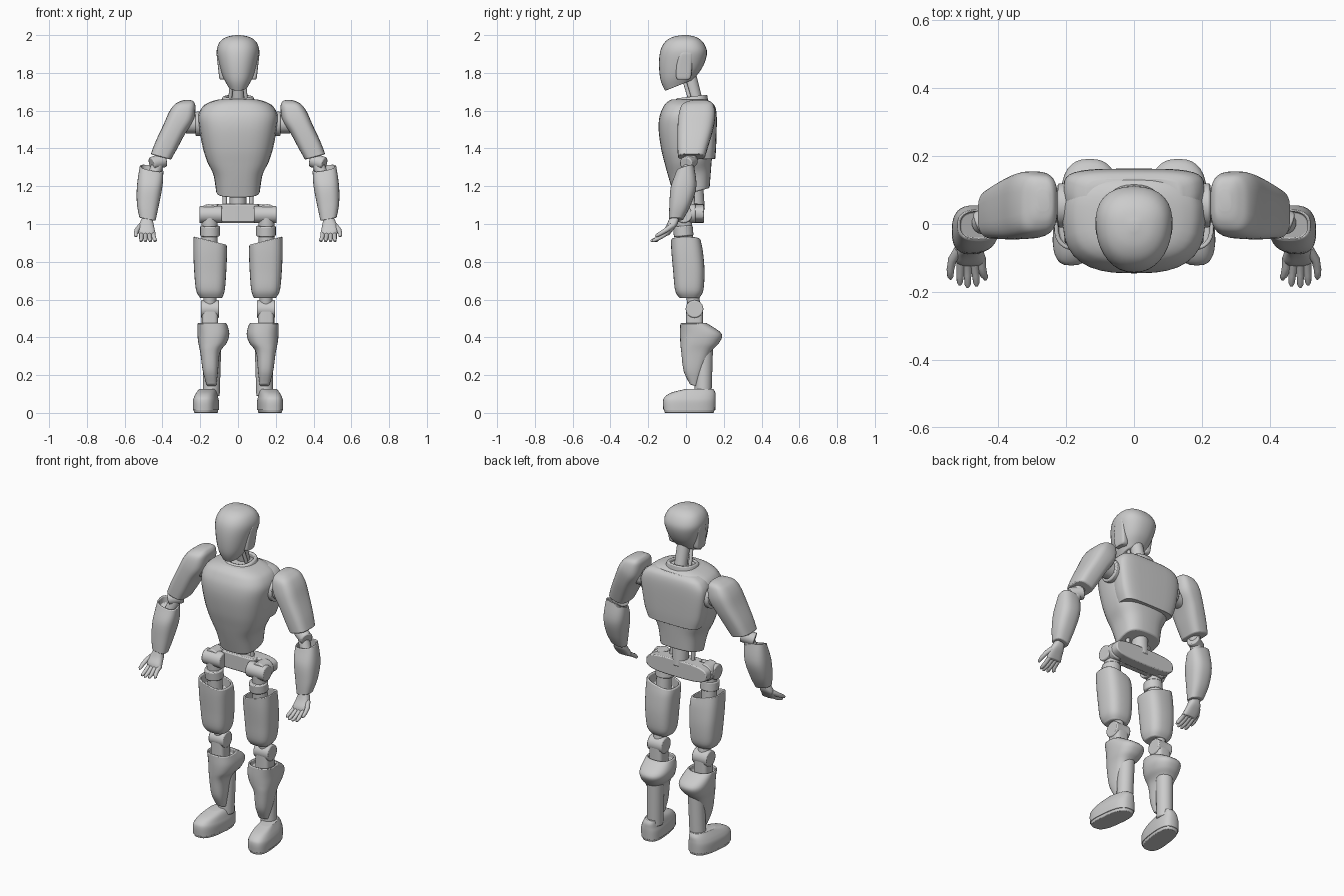
import bpy, bmesh, math
from mathutils import Vector

N = 32


def finish(name, rings, mirror, bevel=0.006):
    """Skin a list of point rings into a capped, softly bevelled object."""
    bm = bmesh.new()
    vs = [[bm.verts.new(p) for p in r] for r in rings]
    for a, b in zip(vs, vs[1:]):
        for i in range(len(a)):
            j = (i + 1) % len(a)
            bm.faces.new((a[i], a[j], b[j], b[i]))
    bm.faces.new(vs[0][::-1])
    bm.faces.new(vs[-1])
    bmesh.ops.recalc_face_normals(bm, faces=bm.faces)
    me = bpy.data.meshes.new(name)
    bm.to_mesh(me)
    bm.free()
    ob = bpy.data.objects.new(name, me)
    bpy.context.collection.objects.link(ob)
    bpy.ops.object.select_all(action='DESELECT')
    ob.select_set(True)
    bpy.context.view_layer.objects.active = ob
    bpy.ops.object.shade_smooth_by_angle(angle=math.radians(40))
    if bevel:
        m = ob.modifiers.new("Bevel", 'BEVEL')
        m.width, m.segments, m.limit_method = bevel, 2, 'ANGLE'
        m.angle_limit = math.radians(40)
    if mirror:
        ob.modifiers.new("Mirror", 'MIRROR').use_mirror_merge = False
    return ob


def loft(name, rows, e=2.6, taper=0, shear=0, rim=0, wall=0.86, mirror=False,
         swap=False, steps=5):
    """Rows bottom-up: z, x0, x1, y0, y1, [slope along x, slope along y]."""
    rows = [tuple(r) + (0,) * (7 - len(r)) for r in rows]
    path = []
    for i in range(len(rows) - 1):
        p0, p1, p2 = rows[max(i - 1, 0)], rows[i], rows[i + 1]
        p3 = rows[min(i + 2, len(rows) - 1)]
        for s in range(steps):
            t = s / steps
            path.append([0.5 * (2 * b + (c - a) * t + (2 * a - 5 * b + 4 * c - d) * t * t
                                + (3 * b - a - 3 * c + d) * t ** 3)
                         for a, b, c, d in zip(p0, p1, p2, p3)])
    path.append(rows[-1])

    def ring(r, k=1.0, drop=0.0):
        z, x0, x1, y0, y1, tx, ty = r
        out = []
        for i in range(N):
            a = 2 * math.pi * i / N
            c, s = math.cos(a), math.sin(a)
            u = math.copysign(abs(c) ** (2 / e), c) * k
            v = math.copysign(abs(s) ** (2 / e), s) * k
            dx = u * (x1 - x0) / 2 * (1 + taper * v)
            dy = v * (y1 - y0) / 2
            p = ((x0 + x1) / 2 + dx + shear * v, (y0 + y1) / 2 + dy,
                 z + tx * dx + ty * dy - drop)
            out.append((p[0], p[2], p[1]) if swap else p)
        return out

    rings = [ring(r) for r in path]
    if rim:
        rings += [ring(rows[-1], wall), ring(rows[-1], wall, rim)]
    return finish(name, rings, mirror)


def tube(name, pts, radii, mirror=True, n=24, bevel=0.006):
    """Round sweep along points with a radius at each point."""
    pts = [Vector(p) for p in pts]
    rings = []
    for i, (p, r) in enumerate(zip(pts, radii)):
        d = pts[min(i + 1, len(pts) - 1)] - pts[max(i - 1, 0)]
        q = d.to_track_quat('Z', 'Y')
        rings.append([p + q @ Vector((r * math.cos(2 * math.pi * k / n),
                                      r * math.sin(2 * math.pi * k / n), 0)) for k in range(n)])
    return finish(name, rings, mirror, bevel)


# Head and neck
loft("head", [(1.735, -.055, .055, -.11, .04, 0, .4), (1.79, -.084, .084, -.135, .08, 0, .25),
              (1.86, -.104, .104, -.143, .105, 0, .1), (1.92, -.112, .112, -.135, .11),
              (1.965, -.095, .095, -.11, .088), (1.99, -.06, .06, -.07, .052),
              (2.0, -.012, .012, -.02, .008)], e=2.3, taper=.1)
loft("ear_panel", [(1.765, -.095, -.06, -.045, .015), (1.78, -.1, -.06, -.052, .027),
                   (1.84, -.107, -.07, -.05, .032), (1.895, -.113, -.08, -.035, .035),
                   (1.91, -.112, -.08, -.02, .03)], e=4, mirror=True)
tube("neck", [(0, .06, 1.62), (0, .015, 1.8)], [.036, .036], False)
tube("neck_rod", [(-.045, .03, 1.63), (-.03, -.015, 1.78)], [.01, .01])
loft("collar", [(1.63, -.1, .1, -.065, .12), (1.675, -.08, .08, -.05, .112, 0, .12)],
     e=2.4, rim=.03, wall=.8)

# Torso and upper back plate
loft("torso", [(1.165, -.115, .115, -.06, .125, 0, .28), (1.26, -.13, .13, -.09, .132, 0, .2),
               (1.33, -.163, .163, -.112, .137, 0, .1), (1.40, -.185, .185, -.132, .145),
               (1.50, -.204, .204, -.145, .15), (1.57, -.21, .21, -.14, .15),
               (1.62, -.188, .188, -.12, .145), (1.645, -.15, .15, -.1, .13),
               (1.66, -.1, .1, -.075, .11)], e=2.8, taper=.05)
loft("back_plate", [(1.345, -.165, .165, .03, .155), (1.42, -.19, .19, .03, .16),
                    (1.56, -.208, .208, .03, .163), (1.62, -.185, .185, .03, .155),
                    (1.645, -.14, .14, .03, .135)], e=4)

# Waist and pelvis
tube("waist", [(0, .055, 1.07), (0, .045, 1.22)], [.045, .045], False)
tube("waist_rod", [(-.07, .035, 1.07), (-.07, .03, 1.22)], [.012, .012])
loft("pelvis_bar", [(.025, -.2, .2, 1.005, 1.108), (.095, -.2, .2, 1.005, 1.108)],
     e=3.2, swap=True)
loft("pelvis_block", [(1.01, -.11, .11, -.01, .05), (1.105, -.11, .11, -.01, .05)], e=5)

# Shoulders and arms
tube("shoulder_joint", [(-.18, .055, 1.53), (-.225, .055, 1.53), (-.225, .055, 1.53001),
                        (-.26, .055, 1.53)][:2], [.065, .065])
tube("shoulder_axle", [(-.2, .055, 1.53), (-.28, .055, 1.53)], [.05, .05])
loft("upper_arm", [(1.355, -.462, -.355, -.043, .1, -.27), (1.42, -.436, -.32, -.045, .12, -.3),
                   (1.50, -.396, -.28, -.045, .143, -.4), (1.57, -.365, -.235, -.04, .155, -.35),
                   (1.625, -.338, -.225, -.025, .147, -.1), (1.648, -.31, -.235, .005, .13),
                   (1.656, -.285, -.25, .04, .1)], e=3.2, mirror=True)
tube("elbow_link", [(-.39, .035, 1.42), (-.415, .02, 1.34), (-.45, 0, 1.25)], [.035, .032, .032])
tube("elbow_hinge", [(-.458, .0, 1.318), (-.39, .03, 1.338)], [.037, .037])
loft("forearm", [(1.025, -.522, -.437, -.09, -.015, -.2), (1.1, -.535, -.42, -.088, .025, -.1),
                 (1.2, -.535, -.4, -.08, .055), (1.295, -.52, -.395, -.05, .042, -.2, .3)],
     rim=.04, mirror=True)

# Hands
loft("palm", [(.94, -.522, -.435, -.125, -.09), (.965, -.53, -.44, -.12, -.07),
              (1.0, -.522, -.447, -.1, -.045), (1.04, -.505, -.455, -.085, -.035)],
     mirror=True)
for i, (x0, x1, y1) in enumerate([(-.511, -.513, -.18), (-.49, -.49, -.187),
                                  (-.469, -.464, -.183), (-.448, -.438, -.165)]):
    tube(f"finger_{i + 1}", [(x0, -.1, .952), (x0, -.125, .937), ((x0 + x1) / 2, -.15, .922),
                             (x1, y1 + .008, .912), (x1, y1, .909)],
         [.012, .012, .011, .009, .004], n=12, bevel=0)
tube("thumb", [(-.515, -.075, .99), (-.535, -.105, .968), (-.541, -.135, .95),
               (-.541, -.155, .938), (-.54, -.162, .933)],
     [.015, .013, .011, .009, .004], n=12, bevel=0)

# Hips and thighs
tube("hip_roll_joint", [(-.155, -.03, 1.055), (-.155, .05, 1.055)], [.05, .05])
tube("hip_pitch_joint", [(-.205, -.012, 1.05), (-.085, -.012, 1.05)], [.045, .045])
tube("hip_link", [(-.15, -.012, 1.05), (-.15, 0, .82)], [.042, .042])
tube("hip_collar", [(-.148, -.017, .99), (-.148, -.012, .935)], [.052, .052])
loft("thigh", [(.608, -.2, -.085, -.035, .07), (.65, -.222, -.07, -.058, .092),
               (.75, -.232, -.062, -.068, .098), (.85, -.236, -.058, -.077, .09),
               (.912, -.235, -.06, -.08, .078, -.25)], e=2.9, rim=.06, mirror=True)

# Knees and shins
tube("knee_hinge", [(-.197, .045, .55), (-.1, .045, .55)], [.047, .047])
tube("knee_upper_link", [(-.148, .03, .65), (-.148, .045, .55)], [.034, .034])
loft("knee_block", [(.44, -.192, -.105, 0, .09), (.55, -.192, -.105, .0, .09)], e=4, mirror=True)
loft("shin", [(.145, -.165, -.115, .02, .06, 0, -.3), (.22, -.186, -.106, -.012, .09),
              (.32, -.2, -.095, -.025, .13), (.37, -.21, -.06, -.03, .175),
              (.42, -.215, -.046, -.032, .188), (.475, -.215, -.06, -.03, .11)],
     e=2.5, rim=.03, mirror=True)
tube("calf", [(-.142, .09, .09), (-.135, .097, .38)], [.045, .047])

# Feet
loft("foot", [(.015, -.235, -.105, -.12, .155), (.06, -.235, -.105, -.122, .157),
              (.085, -.228, -.11, -.112, .157), (.108, -.215, -.115, -.075, .155),
              (.127, -.2, -.12, .0, .145)], e=2.8, shear=-.0 + .015, mirror=True)
loft("sole", [(0, -.228, -.112, -.112, .147), (.018, -.232, -.108, -.117, .152)],
     e=2.8, shear=.015, mirror=True)
